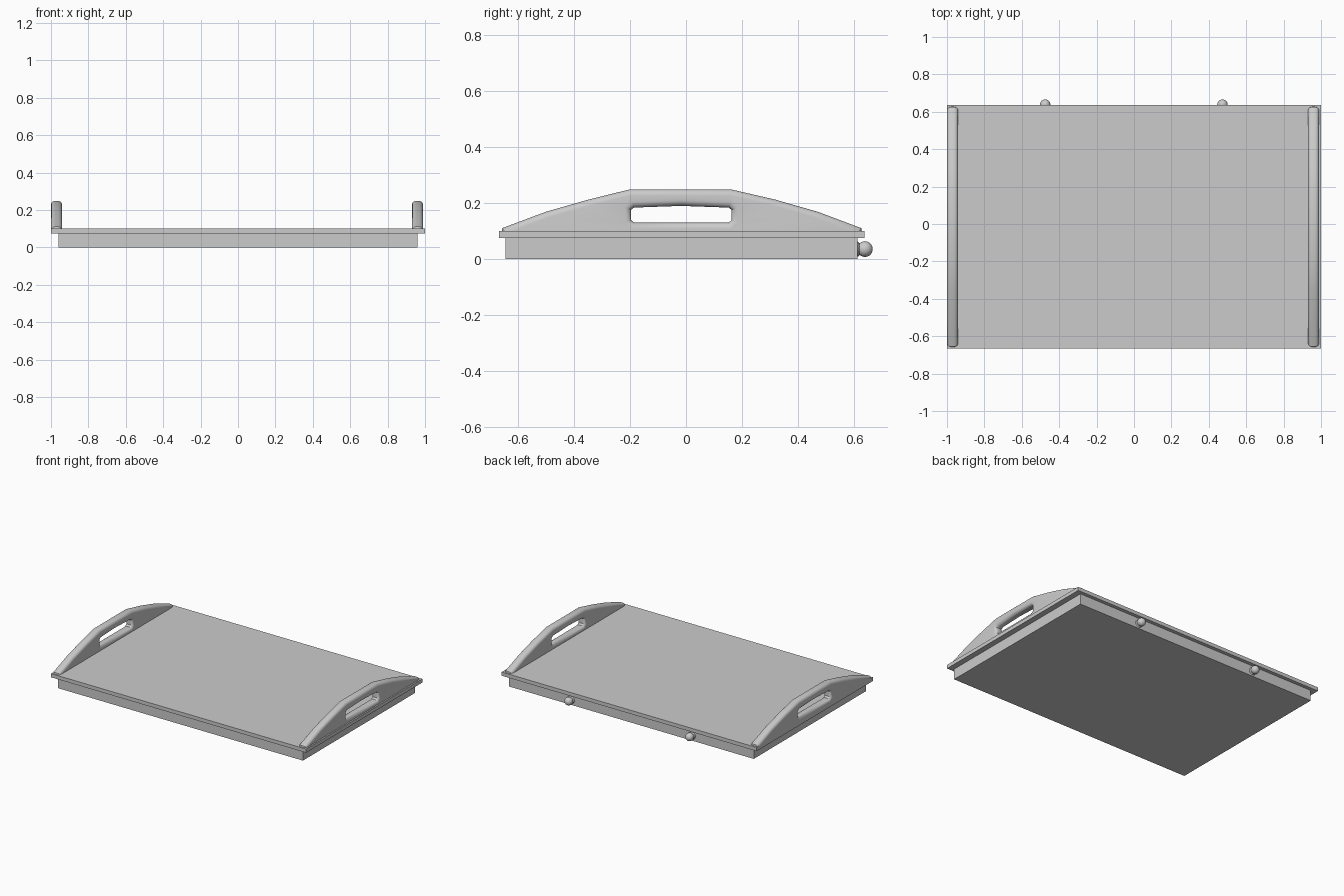
import bpy, bmesh, math
from mathutils import Vector, Matrix

if "Cube" in bpy.data.objects:
    bpy.data.objects.remove(bpy.data.objects["Cube"])


def finish(name, bm, smooth=False):
    bmesh.ops.recalc_face_normals(bm, faces=bm.faces[:])
    mesh = bpy.data.meshes.new(name)
    bm.to_mesh(mesh)
    bm.free()
    ob = bpy.data.objects.new(name, mesh)
    bpy.context.collection.objects.link(ob)
    if smooth:
        bpy.ops.object.select_all(action='DESELECT')
        ob.select_set(True)
        bpy.context.view_layer.objects.active = ob
        bpy.ops.object.shade_smooth_by_angle(angle=math.radians(35))
    return ob


def box(name, lo, hi):
    lo, hi = Vector(lo), Vector(hi)
    bm = bmesh.new()
    bmesh.ops.create_cube(bm, size=1)
    for v in bm.verts:
        v.co = (lo + hi) / 2 + v.co * (hi - lo)
    return finish(name, bm)


def inset(pts, d, flat_edge=None):
    """Mitred inset of a closed loop (material on the left of each edge)."""
    n, lines = len(pts), []
    for i in range(n):
        a, b = Vector(pts[i]), Vector(pts[(i + 1) % n])
        t = (b - a).normalized()
        nrm = Vector((-t.y, t.x))
        lines.append((nrm, nrm.dot(a) + (0 if i == flat_edge else d)))
    out = []
    for i in range(n):
        (n1, c1), (n2, c2) = lines[i - 1], lines[i]
        det = n1.x * n2.y - n1.y * n2.x
        out.append(((c1 * n2.y - c2 * n1.y) / det, (n1.x * c2 - n2.x * c1) / det))
    return out


def handle(name, xc, half=0.03, r=0.022, steps=5):
    # outline runs anticlockwise from the buried bottom edge, hole runs clockwise
    outer = [(-0.66, 0.085), (0.63, 0.085), (0.625, 0.111), (0.47, 0.169), (0.32, 0.212),
             (0.16, 0.249), (-0.20, 0.249), (-0.35, 0.212), (-0.50, 0.169), (-0.655, 0.111)]
    hole = [(-0.185, 0.13), (-0.196, 0.14), (-0.196, 0.176), (-0.185, 0.184), (-0.018, 0.19),
            (0.152, 0.184), (0.163, 0.176), (0.163, 0.14), (0.152, 0.13)]
    quarter = [(half - r + r * math.sin(a), r * (1 - math.cos(a)))
               for a in (math.pi / 2 * k / steps for k in range(steps + 1))]
    layers = [(-x, d) for x, d in reversed(quarter)] + quarter
    bm = bmesh.new()
    rims = [[], []]
    for pts, flat in ((outer, 0), (hole, None)):
        rings = [[bm.verts.new((xc + x, y, z)) for y, z in inset(pts, d, flat)]
                 for x, d in layers]
        n = len(pts)
        for p, q in zip(rings, rings[1:]):
            for i in range(n):
                j = (i + 1) % n
                bm.faces.new((p[i], p[j], q[j], q[i]))
        for side, ring in enumerate((rings[0], rings[-1])):
            rims[side] += [bm.edges.get((ring[i], ring[(i + 1) % n])) for i in range(n)]
    # side faces with the grip opening left out
    for edges in rims:
        bmesh.ops.triangle_fill(bm, use_beauty=True, edges=edges)
    bmesh.ops.remove_doubles(bm, verts=bm.verts[:], dist=1e-5)
    return finish(name, bm, True)


def knob(name, x):
    # flared base, neck and ball, turned about the y axis
    prof = [(0.027, 0.605), (0.027, 0.613), (0.021, 0.619)]
    for k in range(11):
        a = math.radians(-40 + 13 * k)
        prof.append((max(0.028 * math.cos(a), 0), 0.638 + 0.028 * math.sin(a)))
    prof[-1] = (0, 0.666)
    bm = bmesh.new()
    vs = [bm.verts.new((x + r, y, 0.036)) for r, y in prof]
    es = [bm.edges.new(e) for e in zip(vs, vs[1:])]
    bmesh.ops.spin(bm, geom=vs + es, cent=(x, 0, 0.036), axis=(0, 1, 0),
                   angle=math.tau, steps=24, use_duplicate=False)
    bmesh.ops.remove_doubles(bm, verts=bm.verts[:], dist=1e-5)
    return finish(name, bm, True)


# tray body and overhanging top board
box("tray_base", (-0.96, -0.644, 0), (0.96, 0.612, 0.075))
box("tray_top", (-1, -0.666, 0.075), (1, 0.637, 0.101))

# arched end handles
handle("left_handle", -0.97)
handle("right_handle", 0.96)

# rear knobs
for side, x in (("left", -0.475), ("right", 0.473)):
    knob(side + "_knob", x)
